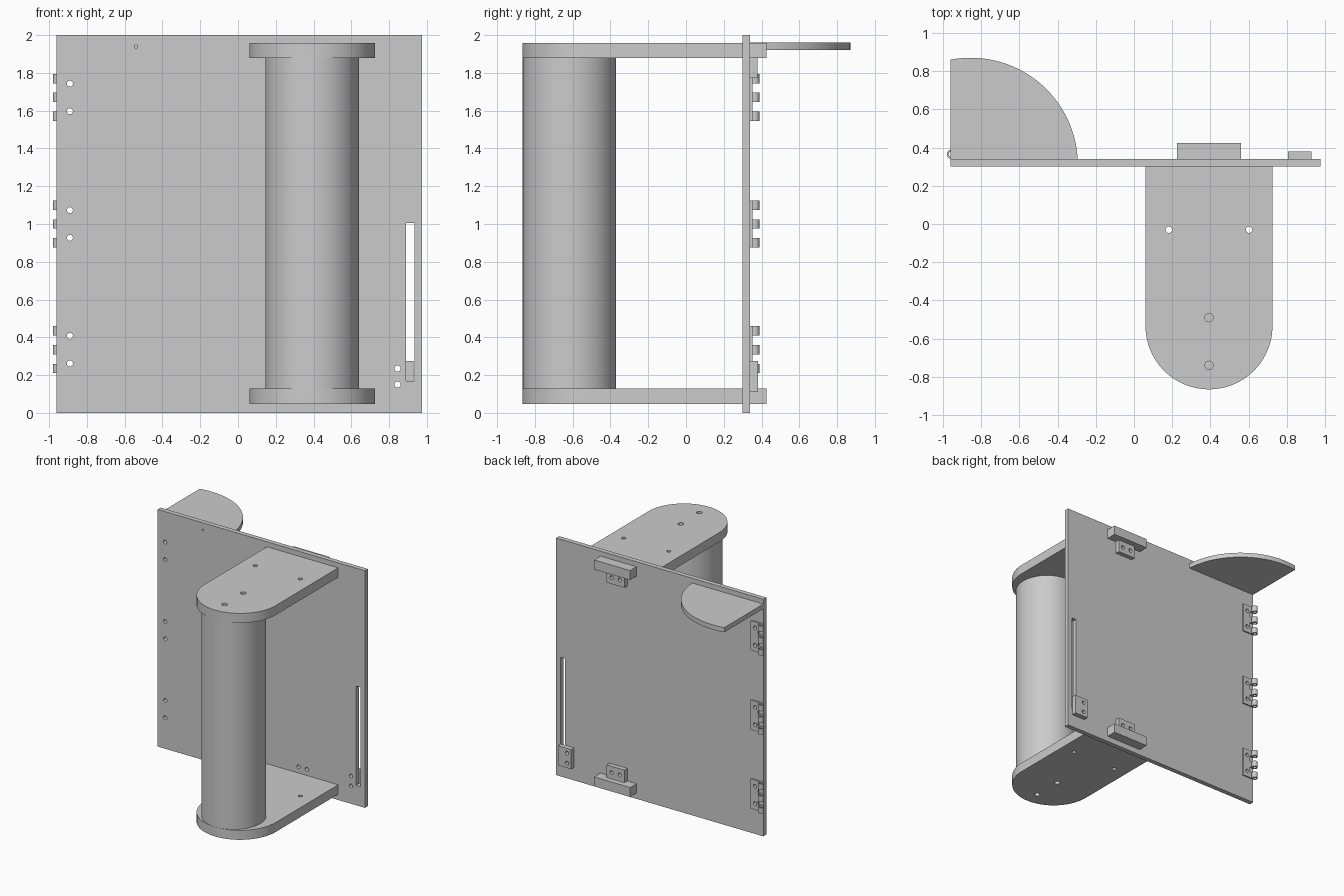
import bpy, bmesh
from math import cos, sin, pi, asin, acos

cube = bpy.data.objects.get("Cube")
if cube:
    bpy.data.objects.remove(cube, do_unlink=True)

grey = bpy.data.materials.new("plain grey")
grey.use_nodes = True
grey.diffuse_color = (0.6, 0.6, 0.6, 1)
grey.node_tree.nodes["Principled BSDF"].inputs["Base Color"].default_value = (0.6, 0.6, 0.6, 1)


def rect(x0, x1, v0, v1):
    return [(x0, v0), (x1, v0), (x1, v1), (x0, v1)]


def arc(cx, cv, r, a0, a1, n):
    return [(cx + r * cos(a0 + (a1 - a0) * i / n), cv + r * sin(a0 + (a1 - a0) * i / n))
            for i in range(n + 1)]


def circle(cx, cv, r, n=24):
    return arc(cx, cv, r, 0, 2 * pi, n)[:-1]


def prism(name, profiles, lo, hi, axis="Z"):
    """Extrude flat profiles between lo and hi; axis Y takes (x, z) points."""
    bm = bmesh.new()
    for pts in profiles:
        rings = [[bm.verts.new((u, v, w) if axis == "Z" else (u, w, v)) for u, v in pts]
                 for w in (lo, hi)]
        bm.faces.new(rings[0])
        bm.faces.new(rings[1])
        for i in range(len(pts)):
            j = (i + 1) % len(pts)
            bm.faces.new((rings[0][i], rings[0][j], rings[1][j], rings[1][i]))
    bmesh.ops.recalc_face_normals(bm, faces=bm.faces)
    mesh = bpy.data.meshes.new(name)
    bm.to_mesh(mesh)
    bm.free()
    mesh.materials.append(grey)
    obj = bpy.data.objects.new(name, mesh)
    bpy.context.collection.objects.link(obj)
    return obj


def activate(obj):
    bpy.ops.object.select_all(action="DESELECT")
    obj.select_set(True)
    bpy.context.view_layer.objects.active = obj


def finish(obj, holes=None, axis="Z"):
    """Cut the holes right through, then smooth the round faces."""
    activate(obj)
    if holes:
        cutter = prism("hole_cutter", holes, -3, 3, axis)
        cutter.hide_render = True
        mod = obj.modifiers.new("holes", "BOOLEAN")
        mod.operation, mod.solver, mod.object = "DIFFERENCE", "EXACT", cutter
        bpy.ops.object.modifier_apply(modifier=mod.name)
        bpy.data.objects.remove(cutter, do_unlink=True)
    bpy.ops.object.shade_smooth_by_angle(angle=0.6)


FRONT, BACK = 0.30, 0.34          # panel faces
MID = 0.3925                      # centre line of the handle
BOLT = 0.016                      # bolt hole radius
hinge_heights = (0.335, 1.0, 1.67)

hinge_holes = [circle(-0.89, z + d, BOLT) for z in hinge_heights for d in (-0.073, 0.073)]
stop_holes = [circle(0.845, z, BOLT) for z in (0.15, 0.235)]
clip_holes = {z: [circle(MID + d, z, BOLT) for d in (-0.038, 0.038)] for z in (0.18, 1.825)}

# Panel with slot and bolt holes
panel = prism("panel", [rect(-0.96, 0.975, 0, 2)], FRONT, BACK, "Y")
finish(panel, hinge_holes + stop_holes + clip_holes[0.18] + clip_holes[1.825]
       + [rect(0.89, 0.935, 0.168, 1.005), circle(-0.54, 1.94, 0.008, 12)], "Y")

# Rounded end plates with a tab through the panel
half = 0.3325
plate_profile = arc(MID, -0.533, half, pi, 2 * pi, 48) + [
    (MID + half, FRONT), (MID + 0.168, FRONT), (MID + 0.168, 0.425),
    (MID - 0.168, 0.425), (MID - 0.168, FRONT), (MID - half, FRONT)]
plate_holes = [circle(MID + d, -0.03, 0.017) for d in (-0.21, 0.21)]
plate_holes += [circle(MID, y, 0.022) for y in (-0.49, -0.74)]
for name, z in (("lower_plate", 0.048), ("upper_plate", 1.878)):
    finish(prism(name, [plate_profile], z, z + 0.08), plate_holes)

# Round post between the plates
finish(prism("post", [circle(MID, -0.617, 0.2475, 72)], 0.128, 1.878))

# Clip blocks that hold the tabs, and the stop block by the slot
for name, z, low in (("lower_clip", 0.18, 0.128), ("upper_clip", 1.825, 1.772)):
    block = prism(name, [rect(MID - 0.083, MID + 0.083, low, low + 0.106)], BACK, 0.378, "Y")
    finish(block, clip_holes[z], "Y")
stop = prism("stop_block", [rect(0.805, 0.93, 0.11, 0.275)], BACK, 0.38, "Y")
finish(stop, stop_holes, "Y")

# Corner shelf with a curved edge
cx, cy, r = -0.855, 0.309, 0.561
shelf_profile = arc(cx, cy, r, asin((BACK - cy) / r), acos((-0.96 - cx) / r), 48)
finish(prism("corner_shelf", [shelf_profile + [(-0.96, BACK)]], 1.92, 1.96))

# Hinges: notched leaf with three hollow knuckles
for i, z in enumerate(hinge_heights):
    leaf_profile = [(-0.85, z + 0.125), (-0.85, z - 0.125)]
    for d in (-0.1, 0, 0.1):
        lo, hi = z + d - 0.025, z + d + 0.025
        leaf_profile += [(-0.92, lo), (-0.957, lo), (-0.957, hi), (-0.92, hi)]
    leaf = prism(f"hinge_leaf_{i + 1}", [leaf_profile], BACK, 0.351, "Y")
    finish(leaf, hinge_holes[2 * i:2 * i + 2], "Y")
    for k, d in enumerate((-0.1, 0, 0.1)):
        knuckle = prism(f"hinge_knuckle_{i + 1}_{k + 1}", [circle(-0.956, 0.365, 0.024)],
                        z + d - 0.025, z + d + 0.025)
        finish(knuckle, [circle(-0.956, 0.365, 0.014)])
